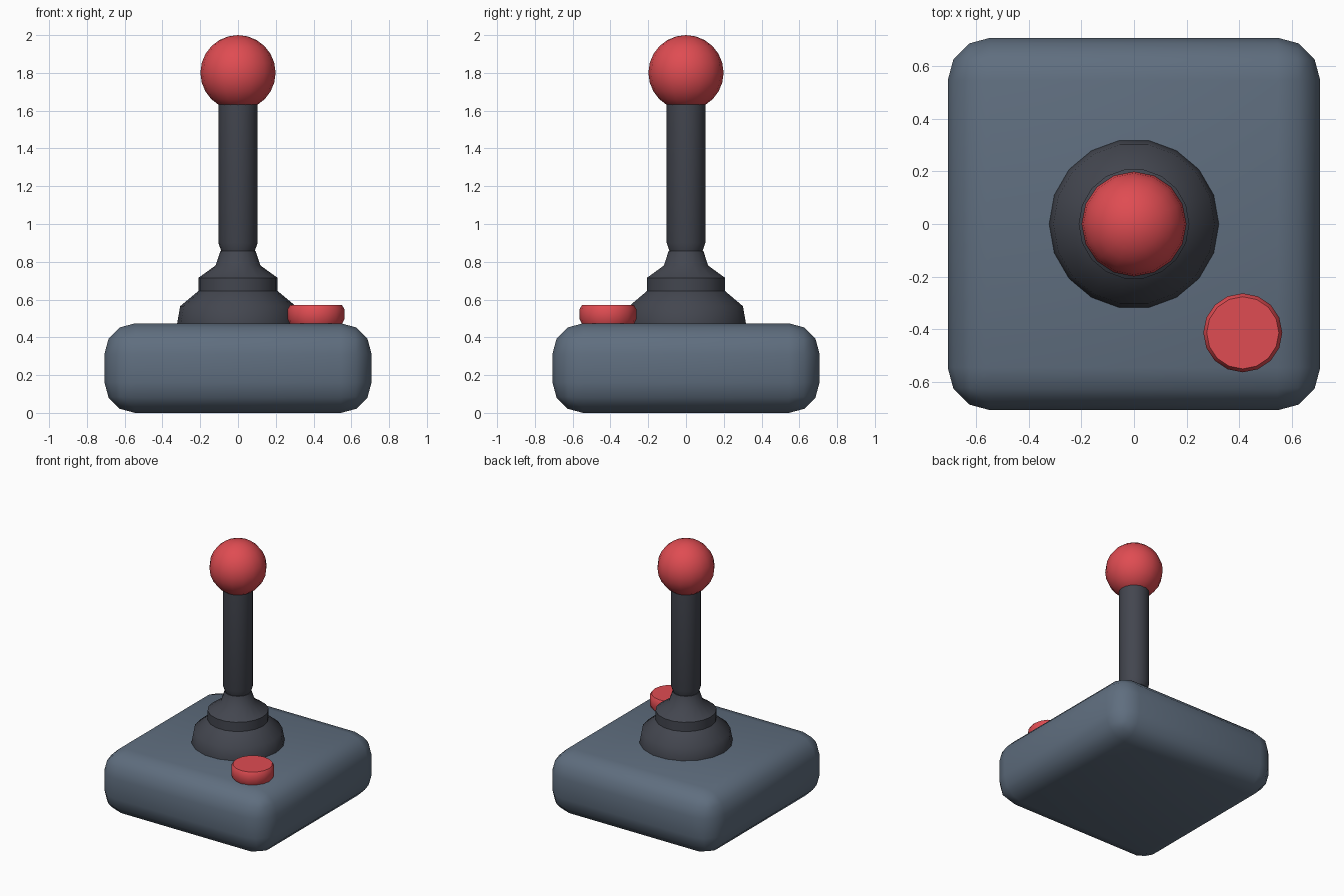
import bpy, bmesh, math

if "Cube" in bpy.data.objects:
    bpy.data.objects.remove(bpy.data.objects["Cube"])


def material(name, colour):
    m = bpy.data.materials.new(name)
    m.diffuse_color = (*colour, 1)
    m.use_nodes = True
    m.node_tree.nodes["Principled BSDF"].inputs["Base Color"].default_value = m.diffuse_color
    return m


SLATE = material("slate_grey", (0.115, 0.156, 0.212))
DARK = material("charcoal", (0.056, 0.061, 0.078))
RED = material("red", (0.74, 0.072, 0.084))


def finish(name, bm, mat):
    bmesh.ops.recalc_face_normals(bm, faces=bm.faces)
    mesh = bpy.data.meshes.new(name)
    bm.to_mesh(mesh)
    bm.free()
    mesh.materials.append(mat)
    ob = bpy.data.objects.new(name, mesh)
    bpy.context.collection.objects.link(ob)
    bpy.ops.object.select_all(action='DESELECT')
    ob.select_set(True)
    bpy.context.view_layer.objects.active = ob
    bpy.ops.object.shade_smooth_by_angle(angle=math.radians(40))
    return ob


def lathe(name, profile, sides, mat, at=(0, 0)):
    """Turn a (radius, height) profile around a vertical axis and cap both ends."""
    bm = bmesh.new()
    rings = [[bm.verts.new((at[0] + r * math.cos(2 * math.pi * i / sides),
                            at[1] + r * math.sin(2 * math.pi * i / sides), z))
              for i in range(sides)] for r, z in profile]
    for a, b in zip(rings, rings[1:]):
        for i in range(sides):
            j = (i + 1) % sides
            bm.faces.new((a[i], a[j], b[j], b[i]))
    bm.faces.new(rings[0])
    bm.faces.new(rings[-1])
    return finish(name, bm, mat)


# Rounded base block
bm = bmesh.new()
bmesh.ops.create_cube(bm, size=1)
bmesh.ops.scale(bm, vec=(1.414, 1.414, 0.474), verts=bm.verts)
bmesh.ops.translate(bm, vec=(0, 0, 0.237), verts=bm.verts)
bmesh.ops.bevel(bm, geom=bm.edges[:], offset=0.162, segments=3,
                profile=0.5, affect='EDGES')
finish("base", bm, SLATE)

# Stepped rubber boot
lathe("boot", [(0.322, 0.46), (0.322, 0.475), (0.306, 0.565), (0.21, 0.645),
               (0.21, 0.715), (0.119, 0.78), (0.093, 0.858)], 18, DARK)

# Stick shaft
lathe("stick", [(0.088, 0.855), (0.104, 0.90), (0.104, 1.66)], 18, DARK)

# Ball grip
bm = bmesh.new()
bmesh.ops.create_uvsphere(bm, u_segments=16, v_segments=12, radius=0.199)
bmesh.ops.translate(bm, vec=(0, 0, 1.801), verts=bm.verts)
finish("ball_grip", bm, RED)

# Fire button
lathe("fire_button", [(0.135, 0.465), (0.15, 0.495), (0.15, 0.55), (0.137, 0.571)],
      16, RED, (0.413, -0.413))
